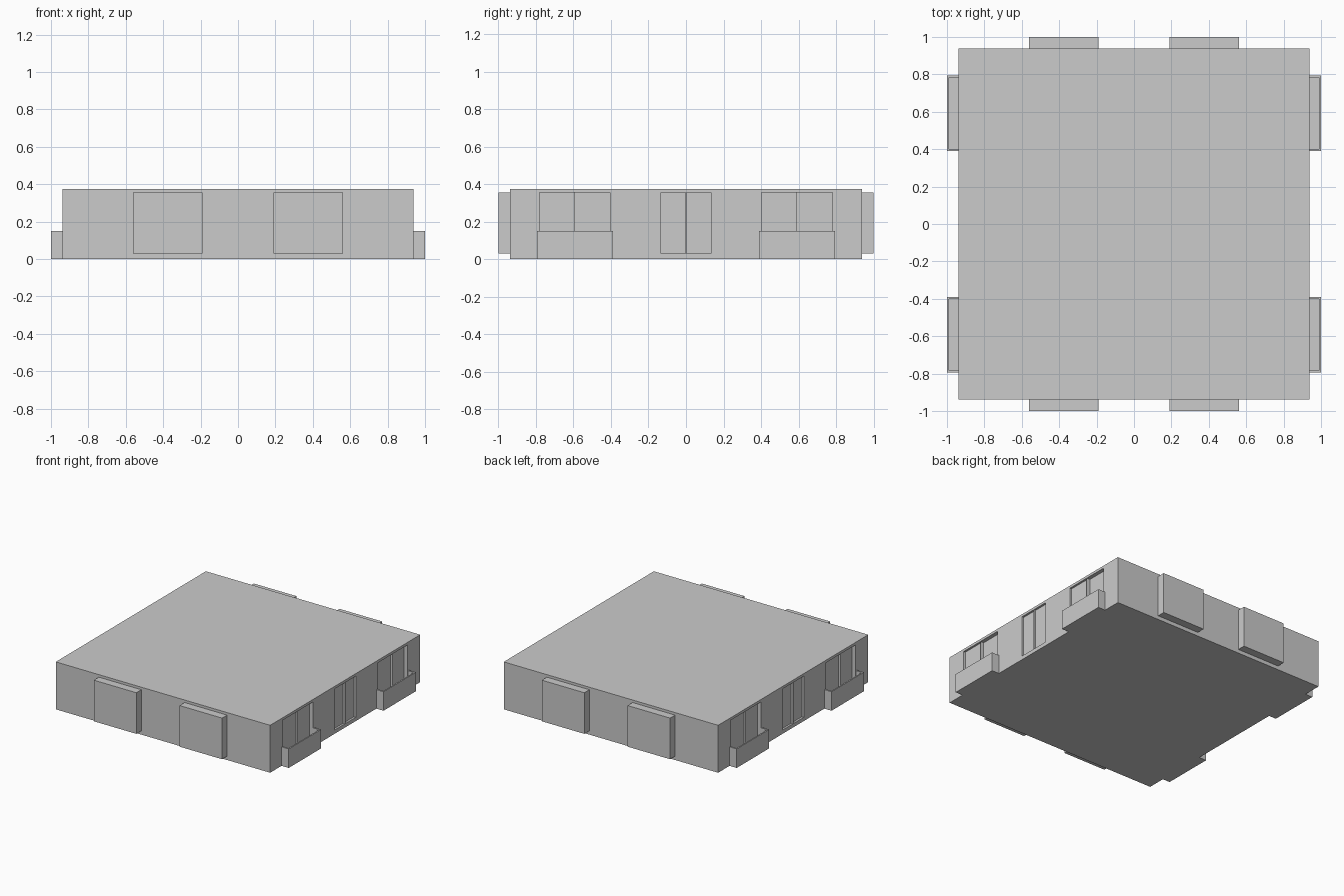
import bpy, math

if "Cube" in bpy.data.objects:
    bpy.data.objects.remove(bpy.data.objects["Cube"])


def box(name, x, y, z):
    """Axis-aligned box from (min, max) pairs."""
    bpy.ops.mesh.primitive_cube_add(size=1)
    o = bpy.context.object
    o.name = name
    o.location = [(a + b) / 2 for a, b in (x, y, z)]
    o.scale = [b - a for a, b in (x, y, z)]
    bpy.ops.object.transform_apply(location=True, rotation=True, scale=True)
    return o


def turn(o):
    """Turn a part half way round the vertical axis."""
    o.rotation_euler.z = math.pi
    bpy.ops.object.transform_apply(location=True, rotation=True, scale=True)


def cut(target, cutter):
    m = target.modifiers.new("cut", "BOOLEAN")
    m.operation = "DIFFERENCE"
    m.solver = "EXACT"
    m.object = cutter
    bpy.context.view_layer.objects.active = target
    bpy.ops.object.modifier_apply(modifier=m.name)
    bpy.data.objects.remove(cutter, do_unlink=True)


W, H, EDGE = 0.9375, 0.375, 1.0
Z_LOW, Z_HIGH = 0.03, 0.355

# Main storey block
block = box("storey_block", (-W, W), (-W, W), (0, H))

# Recessed panes: y range and depth, each repeated on the opposite side
panes = [(-0.132, -0.003, 0.016), (0.003, 0.132, 0.016)]
for start in (-0.782, 0.402):
    panes += [(start, start + 0.188, 0.016), (start + 0.188, start + 0.378, 0.03)]
for y0, y1, depth in panes:
    for half in (False, True):
        c = box("pane_cutter", (W - depth, W + 0.02), (y0, y1), (Z_LOW, Z_HIGH))
        if half:
            turn(c)
        cut(block, c)

# Hollow balconies on both sides
for side in ("right", "left"):
    for place, y in (("front", -0.592), ("back", 0.592)):
        b = box("balcony_" + side + "_" + place,
                (W, EDGE), (y - 0.203, y + 0.203), (0, 0.15))
        cut(b, box("balcony_cutter", (W - 0.02, EDGE - 0.01),
                   (y - 0.19, y + 0.19), (Z_LOW, 0.2)))
        if side == "left":
            b.select_set(True)
            bpy.context.view_layer.objects.active = b
            turn(b)

# Projecting bays at front and back
for face, s in (("front", -1), ("back", 1)):
    for side, x in (("left", -0.375), ("right", 0.375)):
        box("bay_" + face + "_" + side, (x - 0.186, x + 0.186),
            sorted((s * W, s * EDGE)), (Z_LOW, Z_HIGH))
